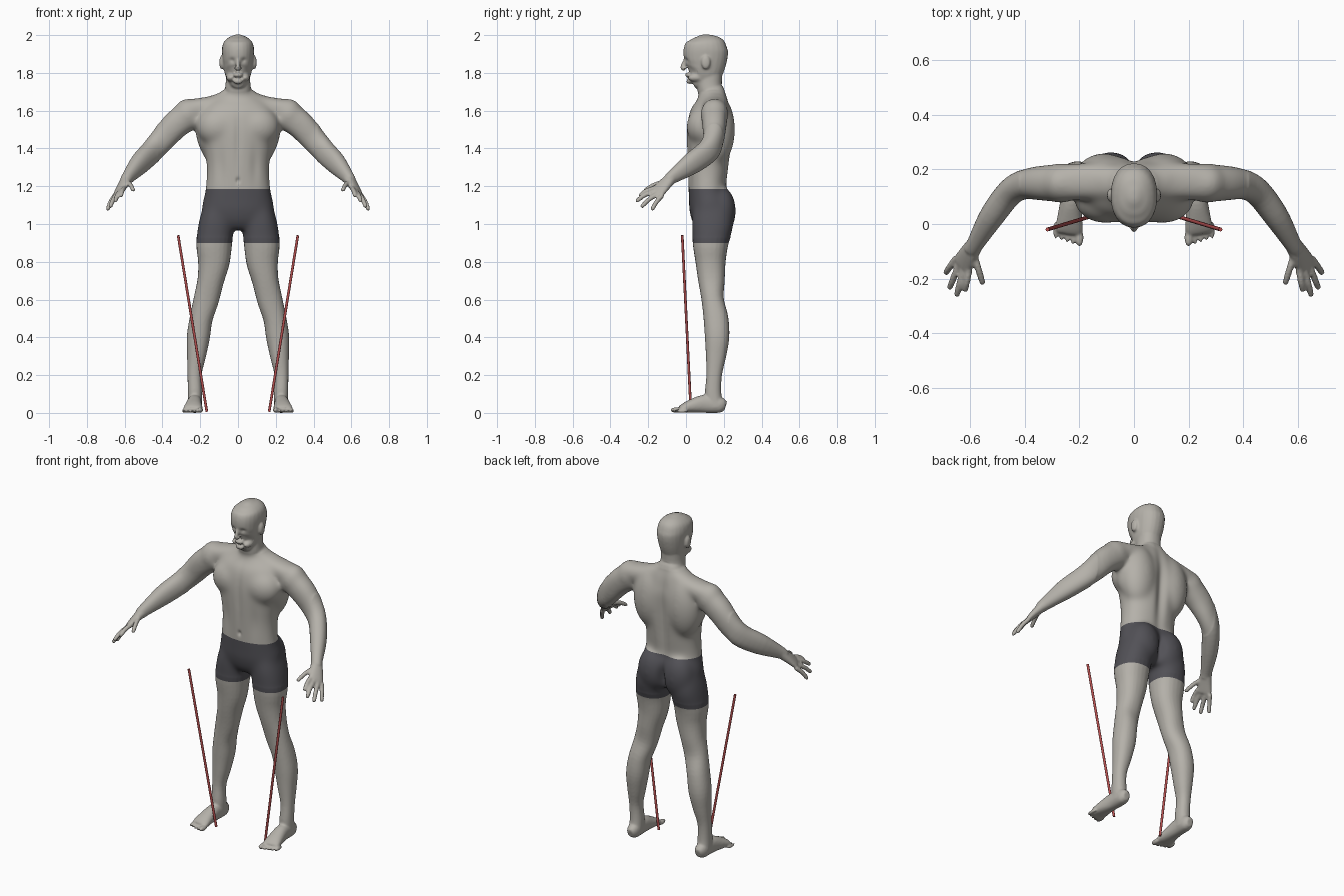
import bpy, bmesh, math
from mathutils import Vector, Matrix

cube = bpy.data.objects.get("Cube")
if cube:
    bpy.data.objects.remove(cube)


def material(name, color):
    m = bpy.data.materials.new(name)
    m.use_nodes = True
    m.diffuse_color = (*color, 1)
    m.node_tree.nodes["Principled BSDF"].inputs["Base Color"].default_value = (*color, 1)
    return m


skin = material("grey skin", (.46, .44, .4))
cloth = material("dark cloth", (.085, .083, .095))
red = material("red rod", (.48, .08, .08))
X, Y, Z = Vector((1, 0, 0)), Vector((0, 1, 0)), Vector((0, 0, 1))


def spline(rows, steps):
    """Smooth curve through rows of numbers."""
    p = [Vector(r) for r in rows]
    p = [p[0]] + p + [p[-1]]
    out = []
    for a, b, c, d in zip(p, p[1:], p[2:], p[3:]):
        for i in range(steps):
            t = i / steps
            out.append(b + (c - a) * t / 2 + (a * 2 - b * 5 + c * 4 - d) * t * t / 2
                       + (b * 3 - a - c * 3 + d) * t ** 3 / 2)
    return out + [p[-1]]


def loft(bm, rows, ref, sides=24, steps=4):
    """Tube through rows of x, y, z, width, depth; depth lies along ref."""
    rows = spline(rows, steps)
    pts = [Vector(r[:3]) for r in rows]
    rings = []
    for i, (c, r) in enumerate(zip(pts, rows)):
        tangent = pts[min(i + 1, len(pts) - 1)] - pts[max(i - 1, 0)]
        side = tangent.cross(ref).normalized()
        other = side.cross(tangent).normalized()
        ring = []
        for k in range(sides):
            t = math.tau * k / sides
            u, v = (math.copysign(abs(q) ** .9, q) for q in (math.cos(t), math.sin(t)))
            ring.append(bm.verts.new(c + side * u * r[3] + other * v * r[4]))
        rings.append(ring)
    for a, b in zip(rings, rings[1:]):
        for k in range(sides):
            n = (k + 1) % sides
            bm.faces.new((a[k], a[n], b[n], b[k]))
    bm.faces.new(rings[0])
    bm.faces.new(rings[-1])


def column(bm, rows):
    """Upright loft from rows of x, z, half width, front y, back y."""
    loft(bm, [(x, (f + b) / 2, z, w, (b - f) / 2) for x, z, w, f, b in rows], Y)


def blob(bm, center, size):
    m = Matrix.Translation(center) @ Matrix.Diagonal((*size, 1))
    bmesh.ops.create_uvsphere(bm, u_segments=24, v_segments=16, radius=1, matrix=m)


# Left half: leg, foot, arm, hand and muscles
bm = bmesh.new()
column(bm, [(.228, .03, .038, .11, .2), (.228, .1, .038, .1, .187), (.23, .2, .037, .108, .19),
            (.22, .3, .05, .105, .212), (.21, .4, .061, .1, .229), (.195, .5, .061, .093, .224),
            (.168, .6, .067, .082, .2), (.145, .7, .07, .065, .205), (.128, .8, .084, .05, .21),
            (.126, .9, .095, .035, .225), (.115, 1, .093, .03, .25), (.1, 1.1, .08, .04, .24)])
loft(bm, [(.228, .21, .035, .02, .025), (.228, .18, .042, .036, .042), (.23, .1, .048, .038, .048),
          (.235, .03, .036, .045, .036), (.238, -.015, .024, .051, .024),
          (.24, -.033, .016, .047, .015)], Z)
for i in range(5):
    w = .015 if i == 0 else .0095
    blob(bm, (.2 + .021 * i + .003 * (i > 0), -.05 + .007 * i, w), (w, .034, w))

blob(bm, (.085, .185, 1.07), (.095, .08, .13))   # buttock
blob(bm, (.105, .09, 1.515), (.115, .088, .105)) # chest
blob(bm, (.11, .165, 1.5), (.11, .095, .19))     # shoulder blade
blob(bm, (.155, .145, 1.495), (.07, .075, .125)) # flank
blob(bm, (.268, .15, 1.58), (.075, .075, .085))  # shoulder
loft(bm, [(0, .14, 1.7, .06, .05), (.1, .155, 1.645, .065, .045),
          (.2, .155, 1.615, .068, .054), (.28, .15, 1.59, .068, .07)], Z)
loft(bm, [(.24, .15, 1.59, .07, .08), (.33, .15, 1.525, .066, .076), (.4, .145, 1.445, .055, .068),
          (.455, .115, 1.385, .05, .064), (.52, .03, 1.32, .046, .058),
          (.58, -.07, 1.25, .032, .036), (.595, -.095, 1.228, .03, .03)], Z)

palm_normal = Vector((.67, -.2, .74))
loft(bm, [(.58, -.07, 1.25, .03, .03), (.605, -.11, 1.212, .038, .024),
          (.628, -.146, 1.174, .043, .017), (.633, -.154, 1.165, .038, .012)], palm_normal)
fingers = [((.59, -.1, 1.225), (.553, -.222, 1.178)), ((.604, -.165, 1.19), (.62, -.248, 1.148)),
           ((.622, -.156, 1.177), (.651, -.266, 1.12)), ((.639, -.142, 1.163), (.677, -.238, 1.09)),
           ((.651, -.124, 1.153), (.692, -.182, 1.074))]
for base, tip in fingers:
    a, b = Vector(base), Vector(tip)
    mid = a.lerp(b, .55) + Z * .008
    loft(bm, [(*a, .013, .013), (*mid, .0125, .0125), (*a.lerp(b, .93), .011, .011),
              (*b, .006, .006)], palm_normal, 12)

blob(bm, (.088, .105, 1.855), (.011, .024, .036))   # ear
blob(bm, (.031, .014, 1.864), (.016, .016, .012))   # eye
blob(bm, (.011, -.008, 1.824), (.009, .01, .008))   # nostril
blob(bm, (.038, .055, 1.775), (.024, .045, .022))   # jaw

# Mirror to the right half
half = bm.verts[:] + bm.edges[:] + bm.faces[:]
copy = bmesh.ops.duplicate(bm, geom=half)["geom"]
for v in copy:
    if isinstance(v, bmesh.types.BMVert):
        v.co.x *= -1

# Trunk, neck and head
column(bm, [(0, .97, .08, .06, .2), (0, 1.02, .18, .03, .23), (0, 1.1, .19, .015, .24),
            (0, 1.18, .173, .013, .215), (0, 1.3, .166, .008, .228), (0, 1.4, .18, .004, .24),
            (0, 1.5, .2, .004, .245), (0, 1.58, .2, .018, .245), (0, 1.64, .16, .05, .23),
            (0, 1.69, .085, .063, .21), (0, 1.73, .067, .058, .19), (0, 1.82, .064, .06, .195)])
column(bm, [(0, 1.742, .03, .015, .06), (0, 1.76, .052, .003, .13), (0, 1.8, .07, -.002, .185),
            (0, 1.84, .078, -.004, .208), (0, 1.88, .083, -.012, .22), (0, 1.925, .085, -.012, .222),
            (0, 1.96, .077, .006, .21), (0, 1.983, .056, .033, .183), (0, 1.996, .031, .065, .15),
            (0, 2.003, .012, .09, .125)])
loft(bm, [(0, .006, 1.882, .009, .014), (0, -.007, 1.852, .01, .014),
          (0, -.018, 1.828, .011, .013), (0, -.008, 1.814, .008, .008)], Y, 12)
for z in (1.785, 1.795):
    blob(bm, (0, .012, z), (.026, .018, .006))  # lips
blob(bm, (0, .019, 1.755), (.026, .018, .014))  # chin

bmesh.ops.recalc_face_normals(bm, faces=bm.faces)
rough_mesh = bpy.data.meshes.new("body_parts")
bm.to_mesh(rough_mesh)
bm.free()

# Fuse the parts into one smooth skin
rough = bpy.data.objects.new("body_parts", rough_mesh)
bpy.context.collection.objects.link(rough)
fuse = rough.modifiers.new("fuse", "REMESH")
fuse.mode = "VOXEL"
fuse.voxel_size = .006
soften = rough.modifiers.new("soften", "SMOOTH")
soften.factor = .5
soften.iterations = 5
fused = bpy.data.meshes.new_from_object(rough.evaluated_get(bpy.context.evaluated_depsgraph_get()))
bpy.data.objects.remove(rough)
fused.materials.clear()
fused.materials.append(skin)
fused.materials.append(cloth)

bm = bmesh.new()
bm.from_mesh(fused)

# Blend the muscles of trunk and shoulders
trunk = [v for v in bm.verts if .93 < v.co.z < 1.7 and abs(v.co.x) < .42]
for i in range(50):
    bmesh.ops.smooth_vert(bm, verts=trunk, factor=.5, use_axis_x=True, use_axis_y=True,
                          use_axis_z=True)


def bump(value, center, width):
    return math.exp(-((value - center) / width) ** 2)


# Sculpt eye sockets, cheeks, spine furrow, breastbone, navel and belly
for v in bm.verts:
    x, y, z = v.co
    if abs(x) > .25 or z < .95:
        continue
    if z > 1.74:
        if y < .06:
            v.co.y += .011 * bump(abs(x), .031, .016) * bump(z, 1.866, .013)
            v.co.y += .006 * bump(abs(x), .05, .018) * bump(z, 1.805, .022)
    elif y > .15:
        v.co.y -= .02 * bump(x, 0, .03) * bump(z, 1.42, .22)
        v.co.y -= .025 * bump(x, 0, .02) * bump(z, 1.05, .07)
    elif y < .08:
        v.co.y += .006 * bump(x, 0, .018) * bump(z, 1.45, .14)
        v.co.y += .01 * bump(x, 0, .01) * bump(z, 1.23, .014)
        v.co.y += .006 * bump(abs(x), .09, .025) * bump(z, 1.31, .1)

# Shorts: clean cuts at waist and hem
HEM, WAIST = .9, 1.185
for z in (HEM, WAIST):
    geom = bm.verts[:] + bm.edges[:] + bm.faces[:]
    bmesh.ops.bisect_plane(bm, geom=geom, plane_co=Z * z, plane_no=Z)
for f in bm.faces:
    c = f.calc_center_median()
    f.material_index = int(HEM < c.z < WAIST and abs(c.x) < .35)
    f.smooth = True
low = min(v.co.z for v in bm.verts)
bmesh.ops.translate(bm, verts=bm.verts, vec=-Z * low)
bm.to_mesh(fused)
bm.free()
body = bpy.data.objects.new("body", fused)
bpy.context.collection.objects.link(body)

# Slanted rods in front of the legs
for side, name in ((1, "left_rod"), (-1, "right_rod")):
    foot, top = Vector((.165 * side, .026, .006)), Vector((.317 * side, -.02, .94))
    axis = top - foot
    bpy.ops.mesh.primitive_cylinder_add(vertices=16, radius=.007, depth=axis.length,
                                        location=(foot + top) / 2,
                                        rotation=axis.to_track_quat("Z", "Y").to_euler())
    rod = bpy.context.object
    rod.name = name
    rod.data.materials.append(red)
    bpy.ops.object.shade_smooth_by_angle()
